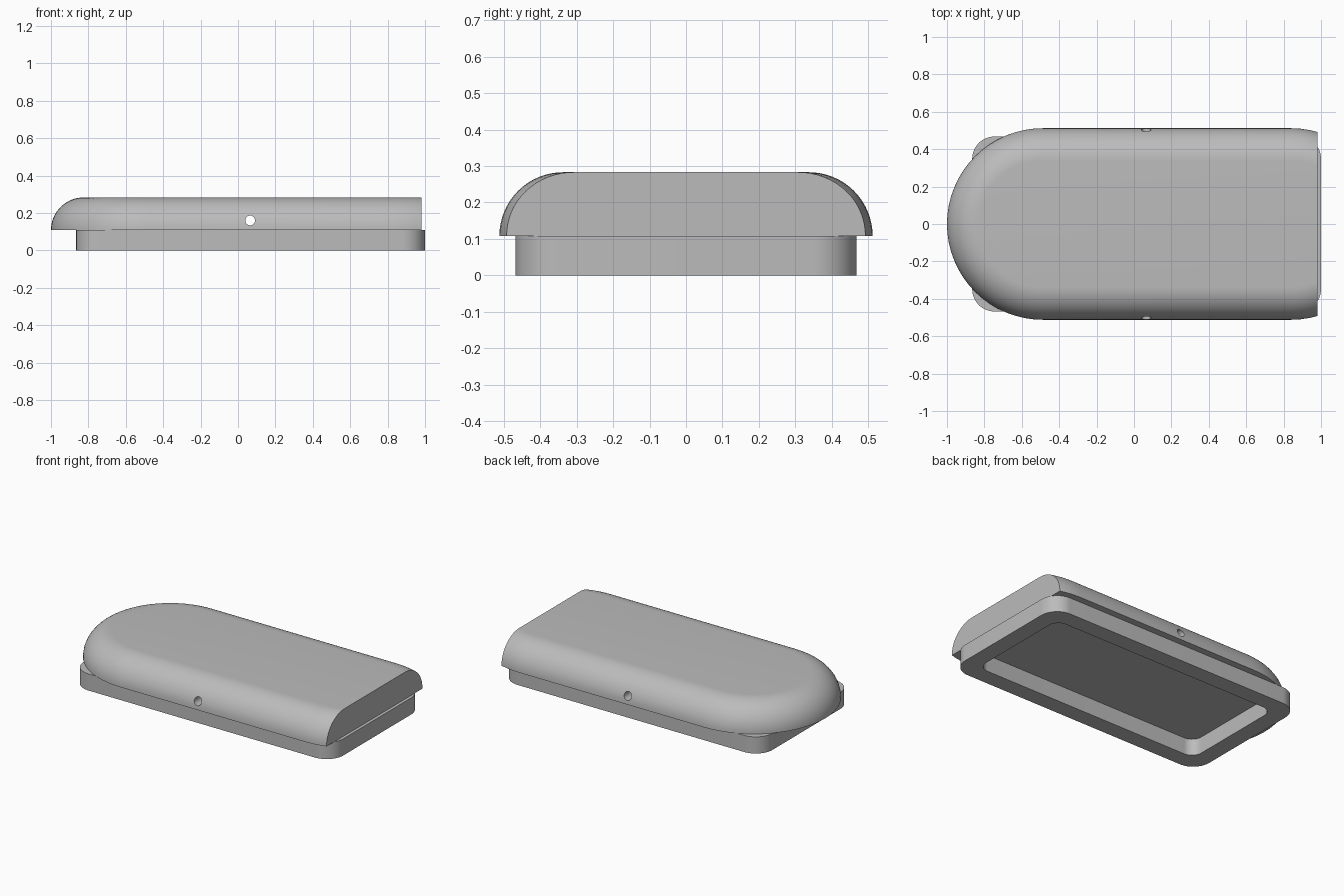
import bpy, bmesh
from math import sin, cos, pi, radians

cube = bpy.data.objects.get("Cube")
if cube:
    bpy.data.objects.remove(cube, do_unlink=True)

grey = bpy.data.materials.new("plain grey")
grey.use_nodes = True
grey.diffuse_color = (0.5, 0.5, 0.5, 1)
grey.node_tree.nodes["Principled BSDF"].inputs["Base Color"].default_value = (0.5, 0.5, 0.5, 1)

SEAM = 0.108   # height where the cover meets the base
STEPS = 16     # segments per quarter turn


def rounded_outline(x0, x1, half_y, r):
    """Points of a rounded rectangle, anticlockwise."""
    corners = [(x1 - r, half_y - r), (x0 + r, half_y - r),
               (x0 + r, r - half_y), (x1 - r, r - half_y)]
    pts = []
    for q, (cx, cy) in enumerate(corners):
        for i in range(STEPS + 1):
            a = (q + i / STEPS) * pi / 2
            pts.append((cx + r * cos(a), cy + r * sin(a)))
    return pts


def add_ring(bm, pts, z):
    return [bm.verts.new((x, y, z)) for x, y in pts]


def bridge(bm, a, b):
    n = len(a)
    for i in range(n):
        j = (i + 1) % n
        bm.faces.new((a[i], a[j], b[j], b[i]))


def finish(bm, name):
    bmesh.ops.remove_doubles(bm, verts=bm.verts, dist=1e-5)
    bmesh.ops.recalc_face_normals(bm, faces=bm.faces)
    mesh = bpy.data.meshes.new(name)
    bm.to_mesh(mesh)
    bm.free()
    mesh.materials.append(grey)
    obj = bpy.data.objects.new(name, mesh)
    bpy.context.collection.objects.link(obj)
    return obj


def activate(obj):
    bpy.ops.object.select_all(action='DESELECT')
    obj.select_set(True)
    bpy.context.view_layer.objects.active = obj


# Base: a rounded rectangular frame, open underneath
bm = bmesh.new()
outer = rounded_outline(-0.865, 1.0, 0.468, 0.12)
inner = rounded_outline(-0.755, 0.89, 0.358, 0.07)
loops = [add_ring(bm, p, z) for p, z in
         ((outer, 0), (outer, SEAM), (inner, SEAM), (inner, 0))]
for k in range(4):
    bridge(bm, loops[k], loops[(k + 1) % 4])
base = finish(bm, "base_frame")

# Cover: a pill outline with a quarter-round edge, cut flat at one end
bm = bmesh.new()
rings = []
for i in range(STEPS + 1):
    a = i / STEPS * pi / 2
    inset = 0.175 * (1 - cos(a))
    r = 0.512 - inset
    pts = rounded_outline(-1 + inset, 1.352 - inset, r, r)
    rings.append(add_ring(bm, pts, SEAM + 0.175 * sin(a)))
for low, high in zip(rings, rings[1:]):
    bridge(bm, low, high)
bm.faces.new(rings[0][::-1])
bm.faces.new(rings[-1])
bmesh.ops.remove_doubles(bm, verts=bm.verts, dist=1e-5)
bmesh.ops.bisect_plane(bm, geom=bm.verts[:] + bm.edges[:] + bm.faces[:],
                       plane_co=(0.98, 0, 0), plane_no=(1, 0, 0), clear_outer=True)
bmesh.ops.holes_fill(bm, edges=[e for e in bm.edges if e.is_boundary], sides=0)
cover = finish(bm, "cover")

# Round hole running through the cover from front to back
bpy.ops.mesh.primitive_cylinder_add(vertices=32, radius=0.026, depth=1.4,
                                    location=(0.065, 0, 0.16),
                                    rotation=(pi / 2, 0, 0))
cutter = bpy.context.object
cutter.name = "hole_cutter"
cutter.data.materials.append(grey)
activate(cover)
mod = cover.modifiers.new("hole", 'BOOLEAN')
mod.operation = 'DIFFERENCE'
mod.solver = 'EXACT'
mod.object = cutter
bpy.ops.object.modifier_apply(modifier=mod.name)
bpy.data.objects.remove(cutter, do_unlink=True)

# Smooth the curves, keep the edges sharp
for obj in (base, cover):
    activate(obj)
    bpy.ops.object.shade_smooth_by_angle(angle=radians(30))
